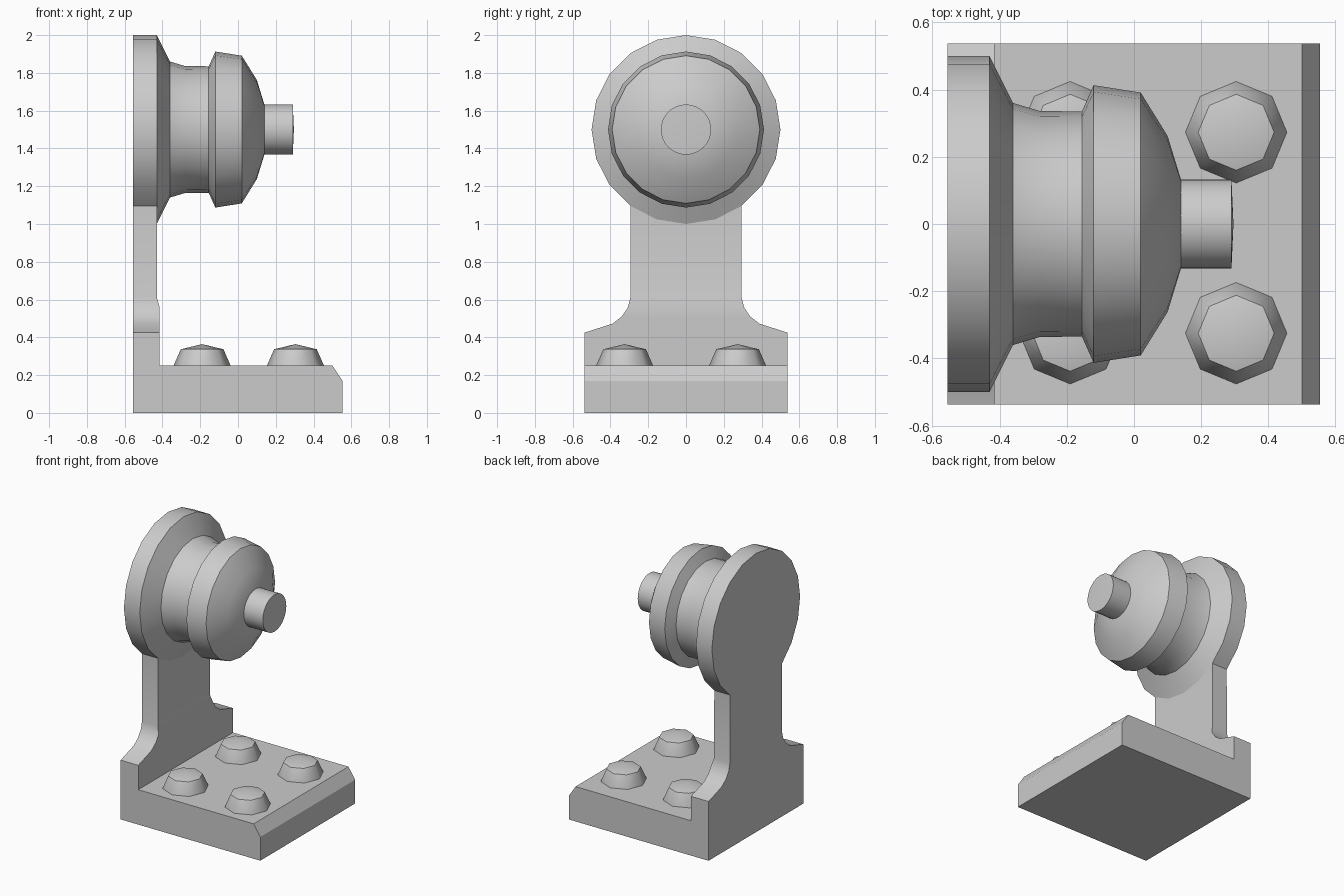
import bpy, bmesh, math

if "Cube" in bpy.data.objects:
    bpy.data.objects.remove(bpy.data.objects["Cube"])

BACK = -0.555


def make(name, verts, faces, angle=30):
    bm = bmesh.new()
    vs = [bm.verts.new(v) for v in verts]
    for f in faces:
        bm.faces.new([vs[i] for i in f])
    bmesh.ops.remove_doubles(bm, verts=bm.verts, dist=1e-4)
    bmesh.ops.recalc_face_normals(bm, faces=bm.faces)
    me = bpy.data.meshes.new(name)
    bm.to_mesh(me)
    bm.free()
    ob = bpy.data.objects.new(name, me)
    bpy.context.collection.objects.link(ob)
    bpy.ops.object.select_all(action='DESELECT')
    ob.select_set(True)
    bpy.context.view_layer.objects.active = ob
    bpy.ops.object.shade_smooth_by_angle(angle=math.radians(angle))
    return ob


def loft(name, rings, start=False, end=False, angle=30):
    """Join equal-sized closed rings of points with quads."""
    n = len(rings[0])
    faces = [(r * n + i, r * n + (i + 1) % n, (r + 1) * n + (i + 1) % n, (r + 1) * n + i)
             for r in range(len(rings) - 1) for i in range(n)]
    if start:
        faces.append(range(n))
    if end:
        faces.append(range((len(rings) - 1) * n, len(rings) * n))
    return make(name, [p for ring in rings for p in ring], faces, angle)


def lathe(name, profile, sides, centre, axis, **caps):
    """Revolve (distance, radius) pairs about the x or z axis."""
    cx, cy, cz = centre
    rings = []
    for d, r in profile:
        ring = []
        for i in range(sides):
            a = 2 * math.pi * i / sides
            u, v = r * math.cos(a), r * math.sin(a)
            ring.append((d, cy + v, cz + u) if axis == 'x' else (cx + u, cy + v, d))
        rings.append(ring)
    return loft(name, rings, **caps)


# Base block with a chamfered outer edge
section = [(BACK, 0), (0.553, 0), (0.553, 0.17), (0.5, 0.25), (BACK, 0.25)]
loft("base_block", [[(x, y, z) for x, z in section] for y in (-0.537, 0.537)],
     start=True, end=True, angle=20)

# Upright bracket: flared foot, straight neck, round head (z, half width, front x)
rows = [(0.25, 0.537, -0.415), (0.425, 0.537, -0.415), (0.472, 0.39, -0.415),
        (0.51, 0.34, -0.415), (0.56, 0.307, -0.415), (0.61, 0.295, -0.43)]
for k in range(2, 11):
    a = math.radians(18 * k)
    rows.append((1.5 - 0.5 * math.cos(a), 0.5 * math.sin(a), -0.43))
loft("upright_bracket",
     [[(BACK, -w, z), (x, -w, z), (x, w, z), (BACK, w, z)] for z, w, x in rows])

# Knob: flared collar, waist and domed cap
lathe("knob", [(-0.43, 0.5), (-0.36, 0.36), (-0.28, 0.336), (-0.155, 0.335),
               (-0.12, 0.413), (0.02, 0.391), (0.10, 0.262), (0.142, 0.125)],
      20, (0, 0, 1.5), 'x', end=True)

# Shaft with a slightly domed tip
lathe("shaft", [(0.10, 0.133), (0.29, 0.133), (0.296, 0.0)], 32, (0, 0, 1.5), 'x', start=True)

# Four domed bolt heads
for x in (-0.19, 0.304):
    for y in (-0.325, 0.273):
        lathe("bolt_head", [(0.24, 0.152), (0.25, 0.151), (0.337, 0.113), (0.364, 0.0)],
              8, (x, y, 0), 'z', start=True, angle=50)
